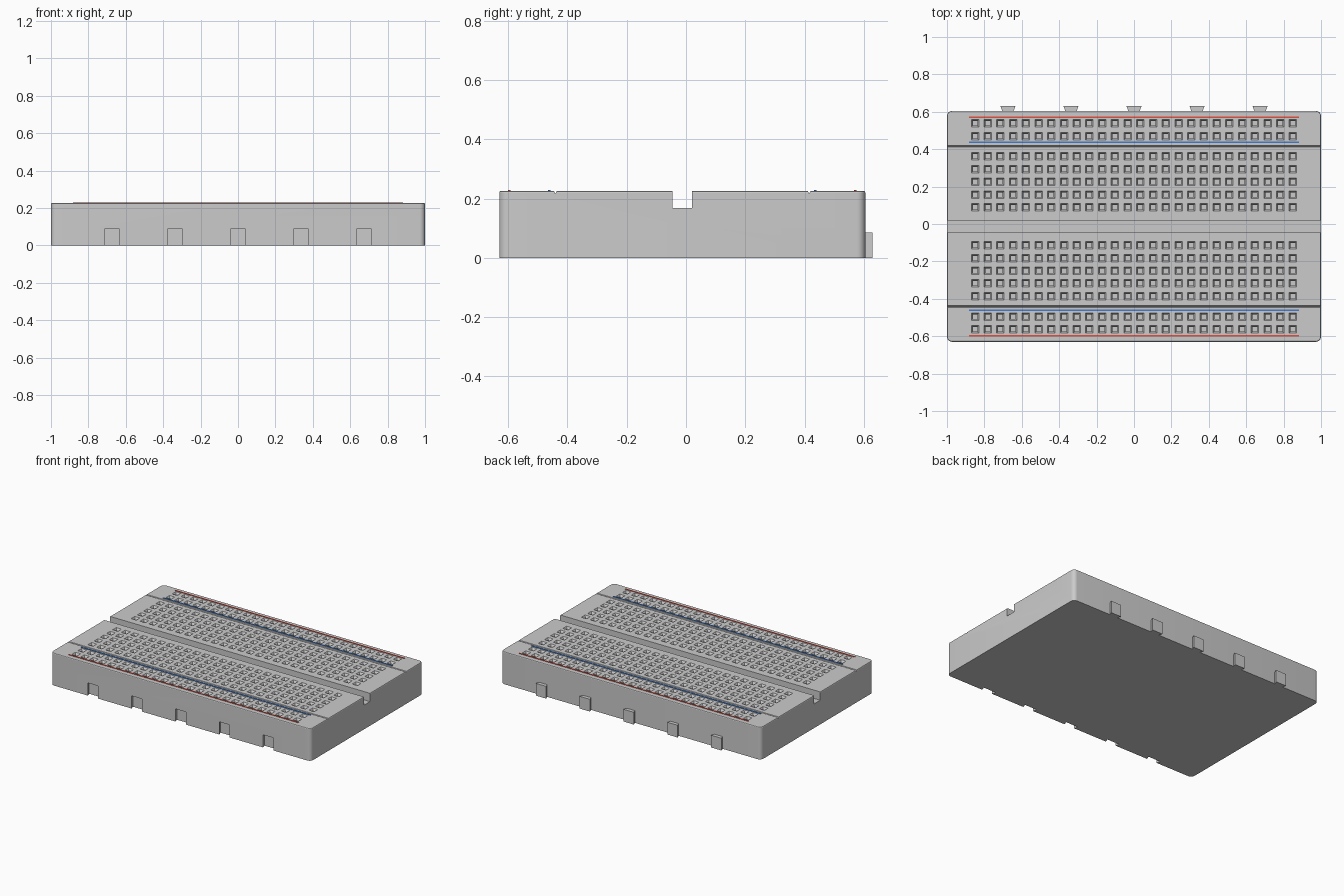
import bpy, bmesh, math
from mathutils import Vector

if "Cube" in bpy.data.objects:
    bpy.data.objects.remove(bpy.data.objects["Cube"])

CY = -0.0125            # centre line of the body (tabs stick out at +y)
HX, HY, TOP = 1.0, 0.6175, 0.226
PITCH = 0.068
NOTCH_X = [i * 0.337 for i in range(-2, 3)]


def loft(bm, rings):
    """Closed solid through a list of equal-length rings of points."""
    loops = [[bm.verts.new(p) for p in r] for r in rings]
    n = len(loops[0])
    faces = [bm.faces.new(loops[0][::-1]), bm.faces.new(loops[-1])]
    for a, b in zip(loops, loops[1:]):
        for i in range(n):
            j = (i + 1) % n
            faces.append(bm.faces.new((a[i], a[j], b[j], b[i])))
    bmesh.ops.recalc_face_normals(bm, faces=faces)


def rect(x, y, hx, hy, z):
    return [(x - hx, y - hy, z), (x + hx, y - hy, z), (x + hx, y + hy, z), (x - hx, y + hy, z)]


def box(bm, x, y, hx, hy, z0, z1):
    loft(bm, [rect(x, y, hx, hy, z0), rect(x, y, hx, hy, z1)])


def dovetail(bm, x, y0, w0, y1, w1, z0, z1):
    loft(bm, [[(x - w0, y0, z), (x + w0, y0, z), (x + w1, y1, z), (x - w1, y1, z)] for z in (z0, z1)])


def rounded(inset, z, r=0.028, seg=6):
    pts = []
    for k, (sx, sy) in enumerate([(1, 1), (-1, 1), (-1, -1), (1, -1)]):
        for i in range(seg + 1):
            a = math.pi / 2 * (k + i / seg)
            pts.append((sx * (HX - r) + (r - inset) * math.cos(a),
                        CY + sy * (HY - r) + (r - inset) * math.sin(a), z))
    return pts


def make(name, bm, color=None):
    me = bpy.data.meshes.new(name)
    bm.to_mesh(me)
    bm.free()
    ob = bpy.data.objects.new(name, me)
    bpy.context.collection.objects.link(ob)
    if color:
        mat = bpy.data.materials.new(name)
        mat.diffuse_color = color
        mat.use_nodes = True
        mat.node_tree.nodes["Principled BSDF"].inputs["Base Color"].default_value = mat.diffuse_color
        me.materials.append(mat)
    return ob


# Body block with rounded corners and a softened top edge
bm = bmesh.new()
loft(bm, [rounded(0, 0), rounded(0, TOP - 0.006), rounded(0.002, TOP - 0.002), rounded(0.006, TOP)])
body = make("board_body", bm)

# Cutter: central channel, rail grooves, dovetail notches and contact holes
bm = bmesh.new()
box(bm, 0, CY, 1.1, 0.0325, 0.168, 0.3)
for s in (-1, 1):
    y = CY + s * 0.428
    loft(bm, [[(x, y - 0.006, TOP + 0.002), (x, y, TOP - 0.010), (x, y + 0.006, TOP + 0.002)]
              for x in (-1.1, 1.1)])
for x in NOTCH_X:
    dovetail(bm, x, CY - HY - 0.01, 0.037, CY - HY + 0.027, 0.048, -0.02, 0.088)
rows = [0.1015 + i * PITCH for i in range(5)] + [0.4825, 0.5505]
for s in (-1, 1):
    for row in rows:
        for c in range(26):
            x, y = (c - 12.5) * PITCH, CY + s * row
            loft(bm, [rect(x, y, h, h, z) for h, z in
                      ((0.012, TOP - 0.07), (0.012, TOP - 0.012), (0.020, TOP), (0.020, TOP + 0.02))])
cutter = make("hole_cutter", bm)
cutter.hide_render = True

mod = body.modifiers.new("cuts", 'BOOLEAN')
mod.operation, mod.solver, mod.object = 'DIFFERENCE', 'EXACT', cutter
bpy.context.view_layer.objects.active = body
body.select_set(True)
bpy.ops.object.modifier_apply(modifier="cuts")
bpy.data.objects.remove(cutter)
bpy.ops.object.shade_smooth_by_angle(angle=math.radians(20))

# Dovetail tabs along the back edge
bm = bmesh.new()
for x in NOTCH_X:
    dovetail(bm, x, 0.603, 0.030, 0.63, 0.040, 0, 0.085)
make("side_tabs", bm)

# Coloured stripes beside the power rails
for name, off, col in (("red_rail_stripes", 0.584, (0.75, 0.08, 0.05, 1)),
                       ("blue_rail_stripes", 0.449, (0.05, 0.2, 0.65, 1))):
    bm = bmesh.new()
    for s in (-1, 1):
        box(bm, 0, CY + s * off, 0.882, 0.004, TOP - 0.002, TOP + 0.003)
    make(name, bm, col)
